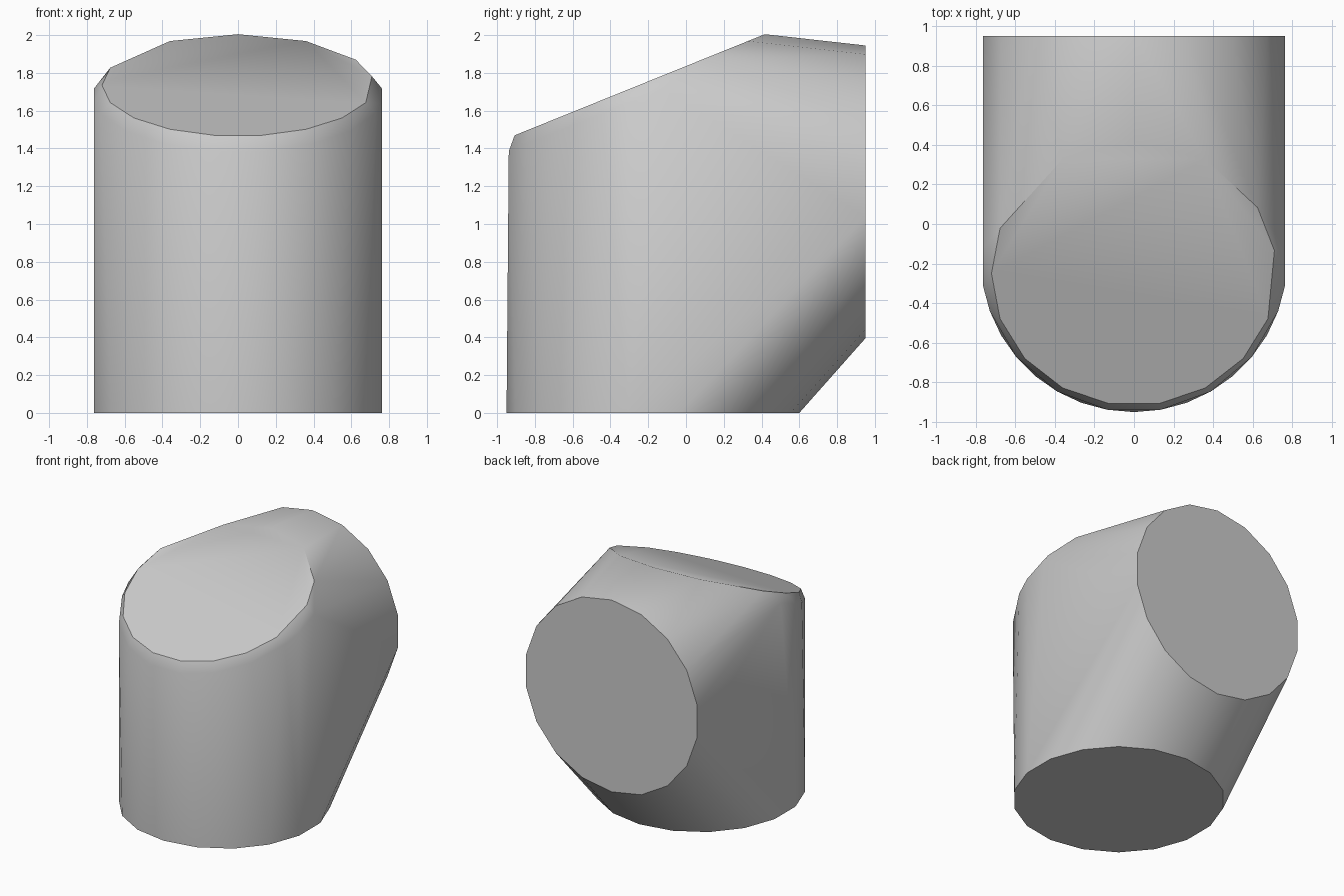
import bpy
import bmesh
from math import sin, cos, radians
from mathutils import Vector

cube = bpy.data.objects.get("Cube")
if cube:
    bpy.data.objects.remove(cube, do_unlink=True)

grey = bpy.data.materials.new("plain grey")
grey.use_nodes = True
colour = (0.6, 0.6, 0.6, 1)
grey.diffuse_color = colour
grey.node_tree.nodes["Principled BSDF"].inputs["Base Color"].default_value = colour

R = 0.775
AXIS_Y = -0.175
SLOPE = radians(22)


def disc(centre, radius, u, v, angles):
    """Points around a disc; angle 0 points along v."""
    c, u, v = Vector(centre), Vector(u), Vector(v)
    return [c + radius * (sin(radians(a)) * u + cos(radians(a)) * v) for a in angles]


steps = range(0, 360, 20)
right, front, up = (1, 0, 0), (0, -1, 0), (0, 0, 1)

# Round foot and round back opening
points = disc((0, AXIS_Y, 0), R, right, front, steps)
points += disc((0, 0.95, 1.17), R, right, up, steps)

# Sloping round lid
down_slope = (0, -cos(SLOPE), -sin(SLOPE))
points += disc((0, -0.25, 1.735), 0.72, right, down_slope,
               [-150, -110, -90, -70, -50, -30, -10, 10, 30, 50, 70, 100, 120, 150, 180])

# Bevel rim below the lid, around the front of the upright tube
rim = disc((0, AXIS_Y, 0), R, right, front, [-80, -70, -50, -30, -10, 10, 30, 50, 70, 80])
rim += [Vector((s * 0.763, -0.12, 0)) for s in (-1, 1)]
for p in rim:
    p.z = 1.38 + 0.405 * (p.y + 0.95)
points += rim

# Wrap the outlines in one closed skin
bm = bmesh.new()
for p in points:
    bm.verts.new(p)
result = bmesh.ops.convex_hull(bm, input=bm.verts[:])
loose = [v for v in bm.verts if not v.link_faces]
bmesh.ops.delete(bm, geom=loose, context='VERTS')
bmesh.ops.dissolve_limit(bm, angle_limit=radians(0.5), verts=bm.verts[:], edges=bm.edges[:])
bmesh.ops.recalc_face_normals(bm, faces=bm.faces[:])

mesh = bpy.data.meshes.new("elbow_body")
bm.to_mesh(mesh)
bm.free()
mesh.materials.append(grey)
body = bpy.data.objects.new("elbow_body", mesh)
bpy.context.collection.objects.link(body)

# Smooth walls with crisp disc edges
bpy.ops.object.select_all(action='DESELECT')
body.select_set(True)
bpy.context.view_layer.objects.active = body
bpy.ops.object.shade_smooth_by_angle(angle=radians(30))
